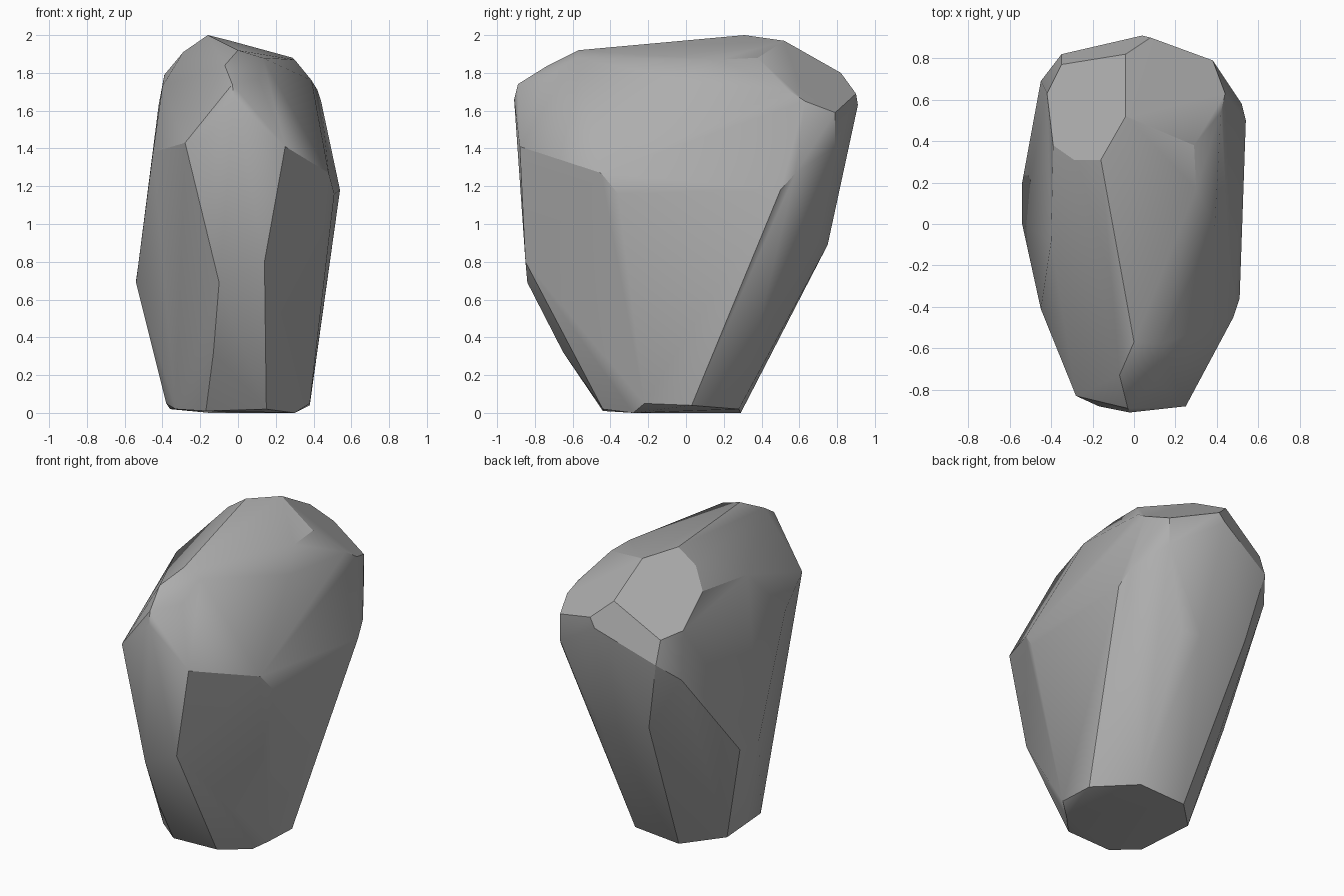
import bpy
import bmesh
import math

# Remove the default object only
default_cube = bpy.data.objects.get("Cube")
if default_cube:
    bpy.data.objects.remove(default_cube, do_unlink=True)


def make_material(name, colour):
    """Create one plain flat colour."""
    material = bpy.data.materials.new(name)
    material.use_nodes = True
    material.diffuse_color = colour
    shader = next(node for node in material.node_tree.nodes
                  if node.type == "BSDF_PRINCIPLED")
    shader.inputs["Base Color"].default_value = colour
    return material


def make_chiselled_block(name, corner_groups, material, flat_angle, sharp_angle):
    """Wrap a tight faceted skin round the corner groups and shade it."""
    mesh = bpy.data.meshes.new(name)
    block = bpy.data.objects.new(name, mesh)
    bpy.context.collection.objects.link(block)

    bm = bmesh.new()
    for group in corner_groups:
        for corner in group:
            bm.verts.new(corner)
    hull = bmesh.ops.convex_hull(bm, input=bm.verts[:])

    # Drop corners swallowed by the skin
    leftover = set(hull["geom_interior"]) | set(hull["geom_unused"])
    loose = [item for item in leftover if isinstance(item, bmesh.types.BMVert)]
    bmesh.ops.delete(bm, geom=loose, context="VERTS")

    # Merge nearly level triangles into broad facets
    bmesh.ops.dissolve_limit(bm, angle_limit=math.radians(flat_angle),
                             verts=bm.verts[:], edges=bm.edges[:])
    bmesh.ops.recalc_face_normals(bm, faces=bm.faces[:])
    bm.to_mesh(mesh)
    bm.free()
    mesh.materials.append(material)

    # Soft creases, with only the strong edges kept crisp
    bpy.ops.object.select_all(action="DESELECT")
    block.select_set(True)
    bpy.context.view_layer.objects.active = block
    bpy.ops.object.shade_smooth_by_angle(angle=math.radians(sharp_angle))
    return block


# Sloping crown, with its two broad chipped facets at the back
crown = [
    (-.16, .31, 2), (-.04, .52, 1.97), (-.04, .82, 1.8), (-.35, .77, 1.6),
    (-.42, .63, 1.63), (-.39, .38, 1.79), (-.29, .31, 1.91),
    (.29, .38, 1.88), (.42, .54, 1.71), (.44, .63, 1.65), (.38, .79, 1.59),
    (.3, .17, 1.87), (.39, -.01, 1.76), (-.4, -.08, 1.73),
]

# Blunt nose and the ridge running down the front
nose = [
    (0, -.57, 1.92), (.13, -.58, 1.88), (-.07, -.73, 1.84), (.11, -.75, 1.77),
    (-.03, -.89, 1.74), (-.02, -.91, 1.66), (.25, -.88, 1.41),
    (-.17, -.88, 1.45), (-.28, -.83, 1.43), (.14, -.85, .8),
    (-.1, -.84, .69), (-.13, -.65, .32),
]

# Widest corners of the two flanks
flanks = [
    (.48, -.45, 1.27), (.51, -.36, 1.16), (.54, .5, 1.18), (.52, .58, 1.27),
    (-.45, -.41, 1.38), (-.54, 0, .69), (-.54, .2, .7), (-.45, .69, 1.33),
]

# Overhanging back
back = [
    (.08, .9, 1.69), (.04, .91, 1.63), (-.35, .82, 1.45), (.38, .79, 1.41),
    (.21, .7, .9), (.1, .75, .89), (-.25, .75, .98),
]

# Small uneven foot
foot = [
    (.38, -.22, .05), (.38, .03, .04), (.18, .28, .02), (-.15, .29, 0),
    (-.36, .08, .02), (-.38, -.1, .05), (-.33, -.32, .02),
    (-.17, -.44, .01), (.15, -.44, .02), (.3, -.28, 0),
]

stone_grey = make_material("stone grey", (.42, .42, .42, 1))
make_chiselled_block("boulder", [crown, nose, flanks, back, foot],
                     stone_grey, flat_angle=4, sharp_angle=30)
